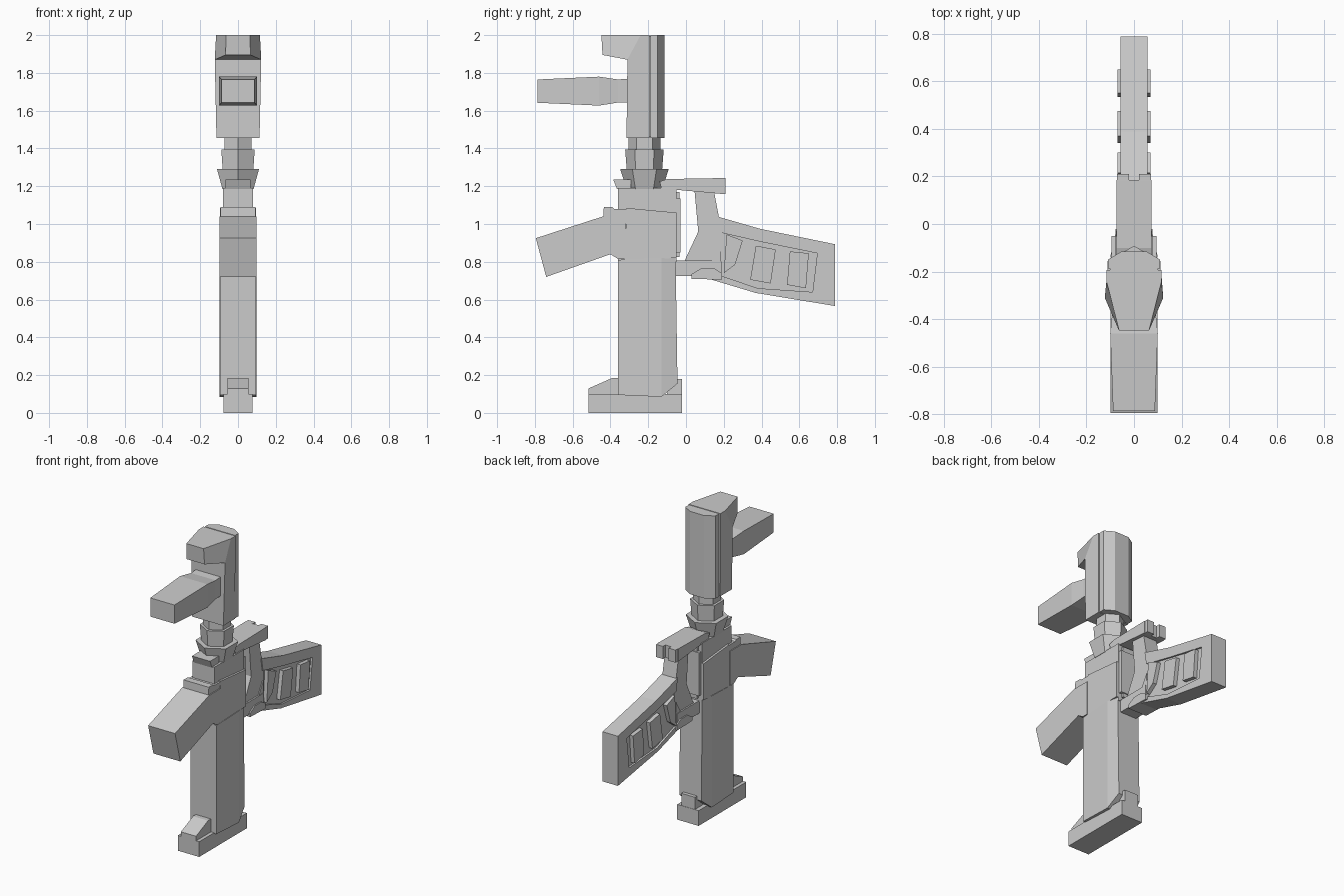
import bpy, bmesh, math


def prism(name, pts, w=0.1, x=0.0):
    """Side profile of (y, z) or (y, z, half_width) points, mirrored across x."""
    bm = bmesh.new()
    sides = []
    for s in (1, -1):
        sides.append([bm.verts.new((s * (p[2] if len(p) > 2 else w), p[0], p[1])) for p in pts])
    a, b = sides
    bm.faces.new(a)
    bm.faces.new(b[::-1])
    n = len(pts)
    for i in range(n):
        j = (i + 1) % n
        bm.faces.new((a[i], b[i], b[j], a[j]))
    bmesh.ops.recalc_face_normals(bm, faces=bm.faces)
    me = bpy.data.meshes.new(name)
    bm.to_mesh(me)
    bm.free()
    ob = bpy.data.objects.new(name, me)
    ob.location.x = x
    bpy.context.collection.objects.link(ob)
    return ob


def box(name, y0, y1, z0, z1, w, x=0.0):
    return prism(name, [(y0, z0), (y1, z0), (y1, z1), (y0, z1)], w, x)


def hex_ring(name, r0, r1, z0, z1, y=-0.22):
    """Six-sided collar with corners on the y axis."""
    bpy.ops.mesh.primitive_cone_add(vertices=6, radius1=r0, radius2=r1, depth=z1 - z0,
                                    location=(0, y, (z0 + z1) / 2))
    bpy.context.object.name = name


# Bottom plate with raised toe and heel
box("base_plate", -0.515, -0.02, 0, 0.10, 0.078)
prism("base_toe", [(-0.515, 0.10), (-0.515, 0.13), (-0.39, 0.185), (-0.34, 0.185), (-0.34, 0.10)], 0.055)
box("base_heel", -0.10, -0.022, 0.09, 0.18, 0.05)

# Long lower body with chamfered rear
prism("lower_body", [(-0.36, 0.095, 0.094), (-0.13, 0.085, 0.098),
                     (-0.13, 0.82, 0.098), (-0.36, 0.81, 0.094)])
prism("lower_body_rear", [(-0.13, 0.085, 0.098), (-0.045, 0.155, 0.08),
                          (-0.055, 0.82, 0.08), (-0.13, 0.82, 0.098)])

# Middle housing and rear cover
box("housing", -0.36, -0.05, 0.80, 1.19, 0.08)
prism("housing_side", [(-0.325, 0.81), (-0.05, 0.82), (-0.05, 1.06), (-0.315, 1.085)], 0.094)
box("rear_cover", -0.07, -0.028, 0.85, 1.135, 0.075)
box("rear_cover_core", -0.07, -0.035, 0.825, 1.17, 0.055)

# Front angled handle and its collar
prism("front_handle", [(-0.32, 0.815), (-0.36, 0.815), (-0.40, 0.84), (-0.74, 0.72),
                       (-0.795, 0.925), (-0.44, 1.04), (-0.32, 1.04)], 0.098)
prism("handle_collar", [(-0.44, 1.0), (-0.435, 1.09), (-0.39, 1.09),
                        (-0.38, 1.08), (-0.315, 1.08), (-0.315, 1.0)], 0.092)
prism("front_tab", [(-0.385, 1.235), (-0.29, 1.235), (-0.29, 1.185), (-0.365, 1.185)], 0.066)

# Hexagonal neck
hex_ring("neck_flare", 0.095, 0.128, 1.185, 1.29)
hex_ring("neck_ring", 0.094, 0.102, 1.29, 1.395)
hex_ring("neck_core", 0.084, 0.084, 1.39, 1.46)

# Head: main block, tapered overhang, chamfered rear shell
prism("head_block", [(-0.315, 1.455, 0.114), (-0.193, 1.455, 0.114), (-0.193, 2.0, 0.116),
                     (-0.24, 2.0, 0.116), (-0.31, 1.87, 0.123)])
prism("head_overhang", [(-0.448, 2.0, 0.063), (-0.442, 1.895, 0.066),
                        (-0.31, 1.87, 0.123), (-0.24, 2.0, 0.116)])
box("head_seam", -0.20, -0.18, 1.46, 1.995, 0.10)
box("head_rear_side", -0.187, -0.15, 1.455, 2.0, 0.11)
prism("head_rear", [(-0.15, 1.455, 0.11), (-0.115, 1.455, 0.052),
                    (-0.115, 2.0, 0.052), (-0.15, 2.0, 0.11)])

# Upper front grip
prism("upper_grip_root", [(-0.30, 1.77, 0.09), (-0.36, 1.765, 0.09), (-0.36, 1.643, 0.09), (-0.30, 1.643, 0.09)])
prism("upper_grip_swell", [(-0.36, 1.765, 0.09), (-0.46, 1.78, 0.1), (-0.46, 1.627, 0.1), (-0.36, 1.643, 0.09)])
prism("upper_grip", [(-0.46, 1.78, 0.1), (-0.787, 1.765, 0.088), (-0.787, 1.642, 0.088), (-0.46, 1.627, 0.1)])

# Top bar with two rear prongs leaving a notch
prism("top_bar", [(-0.14, 1.225), (-0.10, 1.238), (0.185, 1.243), (0.185, 1.16), (-0.13, 1.188)], 0.074)
for side in (-1, 1):
    box("bar_prong", 0.18, 0.21, 1.16, 1.243, 0.025, side * 0.046)

# Rear frame: strut, lower bar and catch
prism("rear_strut", [(0.045, 1.18), (0.148, 1.175), (0.20, 0.90), (0.16, 0.76),
                     (-0.01, 0.80), (0.065, 0.96)], 0.05)
box("lower_bar", -0.06, 0.18, 0.725, 0.808, 0.06)
prism("catch", [(0.03, 0.71), (0.19, 0.705), (0.19, 0.74), (0.15, 0.765), (0.08, 0.765), (0.03, 0.735)], 0.068)

# Curved rear stock with recessed sides
stock = prism("rear_stock", [(0.165, 1.04), (0.39, 0.975), (0.788, 0.893), (0.788, 0.566),
                             (0.37, 0.635), (0.12, 0.71), (0.12, 0.78), (0.19, 0.90)], 0.056)
for side in (-1, 1):
    cut = prism("recess_cutter", [(0.18, 0.955), (0.40, 0.905), (0.695, 0.845), (0.67, 0.64),
                                  (0.38, 0.66), (0.19, 0.725)], 0.05, side * 0.094)
    cut.hide_render = True
    cut.hide_viewport = True
    mod = stock.modifiers.new("recess", 'BOOLEAN')
    mod.operation = 'DIFFERENCE'
    mod.object = cut
    mod.solver = 'EXACT'

# Apply the recesses, then drop the cutters
bpy.context.view_layer.update()
cut_mesh = bpy.data.meshes.new_from_object(stock.evaluated_get(bpy.context.evaluated_depsgraph_get()))
stock.modifiers.clear()
stock.data = cut_mesh
for ob in [o for o in bpy.data.objects if o.name.startswith("recess_cutter")]:
    bpy.data.objects.remove(ob)

# Raised ribs on both sides of the stock
for rib in ([(0.215, 0.945), (0.30, 0.912), (0.26, 0.785), (0.20, 0.74)],
            [(0.37, 0.885), (0.475, 0.865), (0.448, 0.685), (0.34, 0.705)],
            [(0.55, 0.855), (0.65, 0.845), (0.635, 0.66), (0.535, 0.678)]):
    prism("stock_rib", rib, 0.07)
